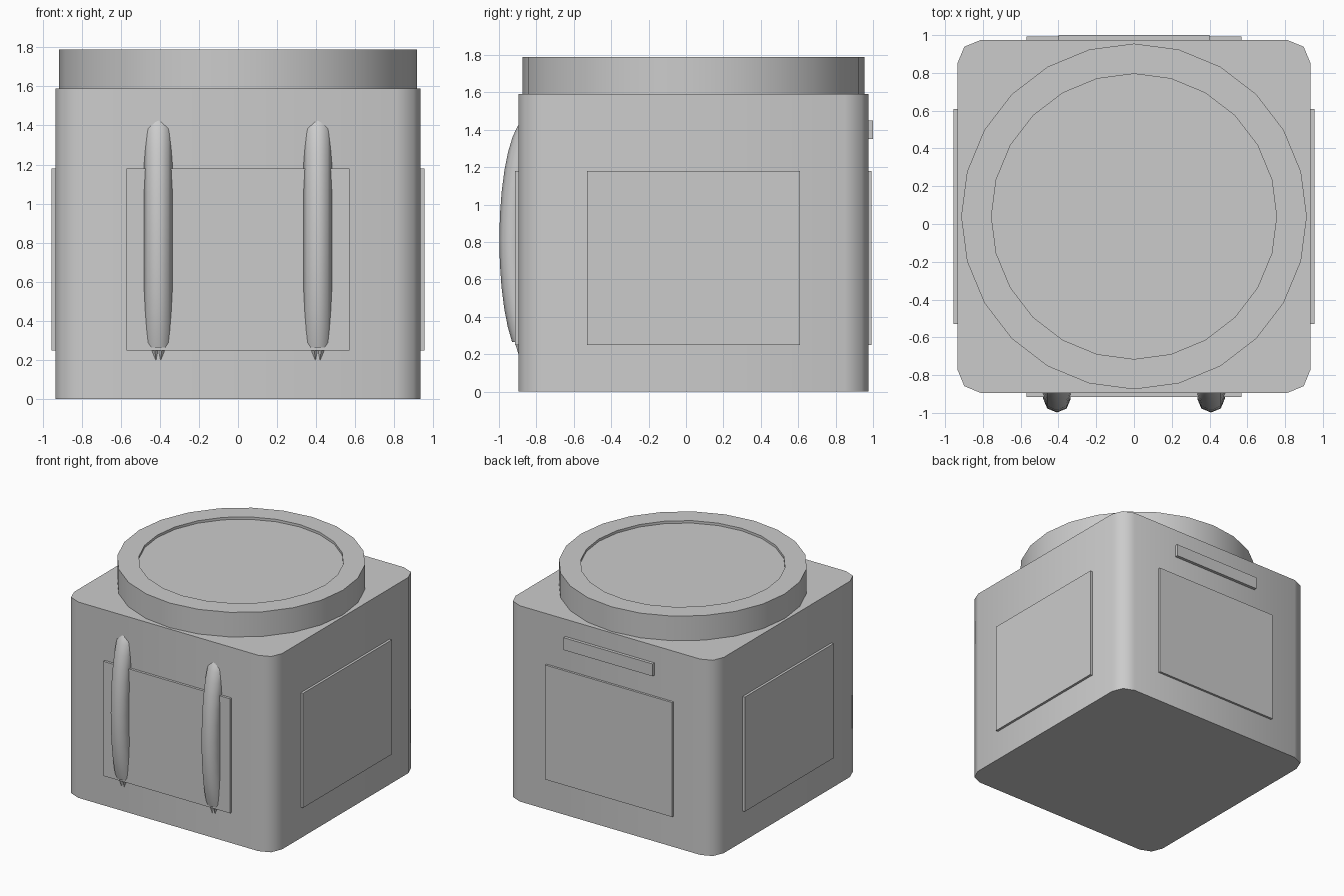
import bpy, bmesh
from math import sin, cos, pi, radians

cube = bpy.data.objects.get("Cube")
if cube:
    bpy.data.objects.remove(cube, do_unlink=True)

GREY = (0.6, 0.6, 0.6, 1)
grey = bpy.data.materials.new("plain grey")
grey.use_nodes = True
grey.diffuse_color = GREY
grey.node_tree.nodes["Principled BSDF"].inputs["Base Color"].default_value = GREY


def finish(name, bm, angle=30):
    bmesh.ops.recalc_face_normals(bm, faces=bm.faces)
    mesh = bpy.data.meshes.new(name)
    bm.to_mesh(mesh)
    bm.free()
    mesh.materials.append(grey)
    ob = bpy.data.objects.new(name, mesh)
    bpy.context.collection.objects.link(ob)
    bpy.ops.object.select_all(action="DESELECT")
    ob.select_set(True)
    bpy.context.view_layer.objects.active = ob
    bpy.ops.object.shade_smooth_by_angle(angle=radians(angle))
    return ob


def box(name, x, y, z, corner=0):
    """Box between pairs of limits, optionally with rounded upright edges."""
    bm = bmesh.new()
    bmesh.ops.create_cube(bm, size=1)
    for v in bm.verts:
        v.co = [(lo + hi) / 2 + c * (hi - lo) for c, (lo, hi) in zip(v.co, (x, y, z))]
    if corner:
        upright = [e for e in bm.edges if abs(e.verts[0].co.z - e.verts[1].co.z) > 0.1]
        bmesh.ops.bevel(bm, geom=upright, offset=corner, segments=2, profile=0.5, affect="EDGES")
    finish(name, bm, 60)


def loft(bm, rings):
    """Skin a list of vertex rings and cap both ends."""
    rings = [[bm.verts.new(p) for p in ring] for ring in rings]
    n = len(rings[0])
    for a, b in zip(rings, rings[1:]):
        for i in range(n):
            j = (i + 1) % n
            bm.faces.new((a[i], a[j], b[j], b[i]))
    bm.faces.new(rings[0])
    bm.faces.new(rings[-1])


def circle(cx, cy, z, r, n):
    return [(cx + r * sin(2 * pi * i / n), cy + r * cos(2 * pi * i / n), z) for i in range(n)]


# Main block
box("body", (-0.935, 0.935), (-0.895, 0.975), (0, 1.59), 0.125)

# Round lid with a shallow recess
bm = bmesh.new()
loft(bm, [circle(0, 0.04, z, r, 24) for r, z in
          ((0.915, 1.58), (0.915, 1.79), (0.755, 1.79), (0.755, 1.77))])
finish("lid", bm)

# Raised panels on all four sides and a bar on the back
PANEL_Z = (0.25, 1.18)
box("front_panel", (-0.57, 0.57), (-0.915, -0.88), PANEL_Z)
box("back_panel", (-0.57, 0.57), (0.96, 0.993), PANEL_Z)
box("left_panel", (0.92, 0.955), (-0.53, 0.61), PANEL_Z)
box("right_panel", (-0.955, -0.92), (-0.53, 0.61), PANEL_Z)
box("back_bar", (-0.4, 0.4), (0.96, 1.0), (1.35, 1.45))

# Bowed front handles, each with two small tips at the lower end
for side, x in (("left", 0.408), ("right", -0.408)):
    bm = bmesh.new()
    rings = []
    for i in range(13):
        t = radians(-57 + i * 11.5)
        rings.append(circle(x, -0.925 + 0.15 * (1 - cos(t)), 0.81 + 0.65 * sin(t), 0.073, 8))
    loft(bm, rings)
    for dx in (-0.02, 0.02):
        loft(bm, [circle(x + dx, -0.895, 0.27, 0.022, 4),
                  circle(x + dx * 0.6, -0.893, 0.2, 0.003, 4)])
    finish(side + "_handle", bm, 50)
